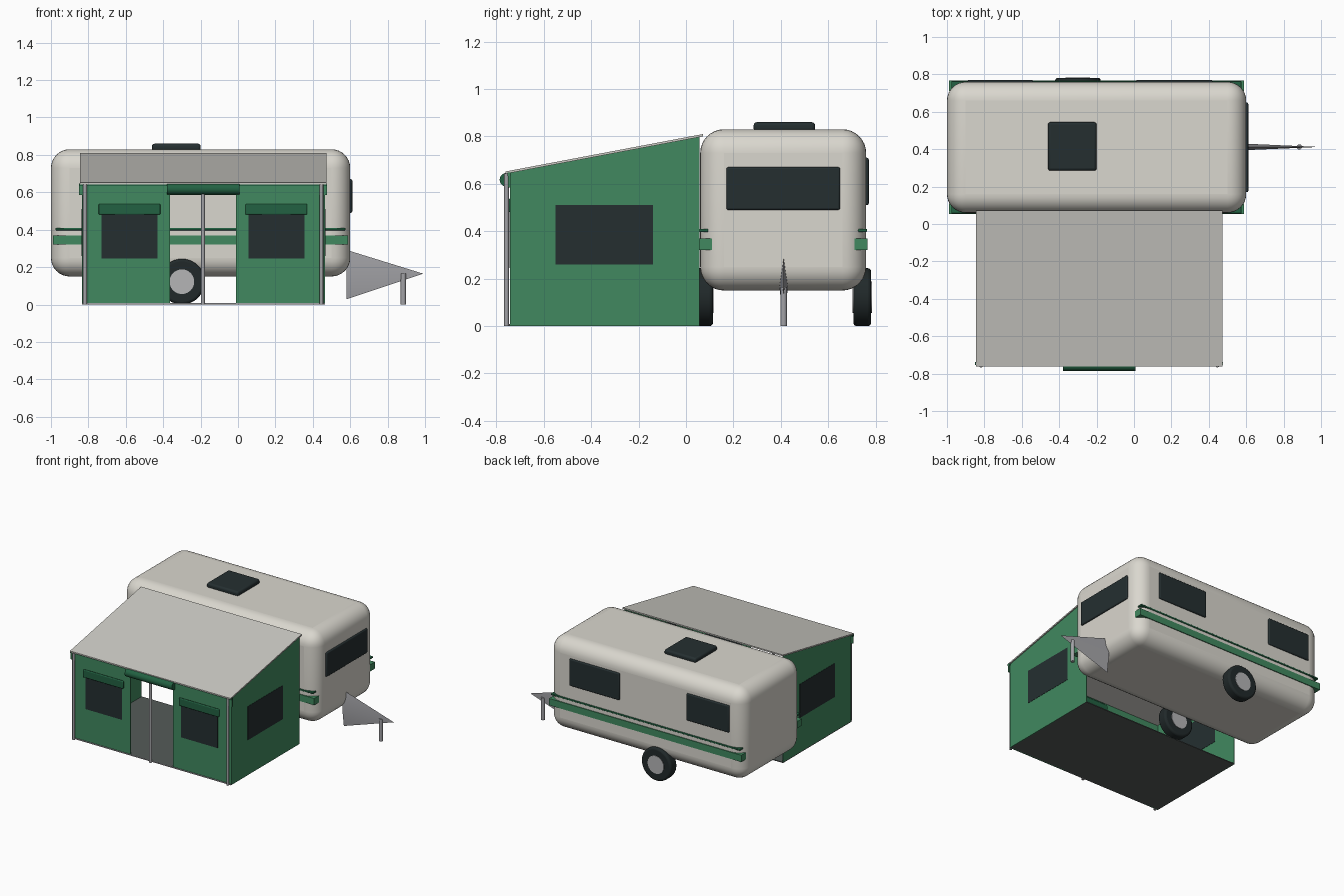
import bpy
import bmesh
import math
from mathutils import Matrix, Vector

cube = bpy.data.objects.get("Cube")
if cube:
    bpy.data.objects.remove(cube, do_unlink=True)


def material(name, r, g, b):
    m = bpy.data.materials.new(name)
    m.use_nodes = True
    m.diffuse_color = (r, g, b, 1)
    node = next(n for n in m.node_tree.nodes if n.type == 'BSDF_PRINCIPLED')
    node.inputs["Base Color"].default_value = (r, g, b, 1)
    node.inputs["Roughness"].default_value = 0.7
    return m


SHELL = material("warm white shell", 0.70, 0.68, 0.62)
CANVAS = material("pale grey canvas", 0.60, 0.59, 0.55)
GREEN = material("green canvas", 0.052, 0.25, 0.115)
DARK_GREEN = material("dark green trim", 0.016, 0.12, 0.054)
GLASS = material("dark glass", 0.018, 0.028, 0.030)
RUBBER = material("black rubber", 0.015, 0.022, 0.023)
METAL = material("grey metal", 0.36, 0.36, 0.38)
HUB = material("light hub", 0.46, 0.46, 0.47)
FLOOR = material("grey groundsheet", 0.09, 0.105, 0.10)


def finish(name, bm, mat, bevel=0, segments=3, smooth=True):
    bmesh.ops.recalc_face_normals(bm, faces=bm.faces)
    mesh = bpy.data.meshes.new(name)
    bm.to_mesh(mesh)
    bm.free()
    mesh.materials.append(mat)
    ob = bpy.data.objects.new(name, mesh)
    bpy.context.collection.objects.link(ob)
    if bevel:
        mod = ob.modifiers.new("rounding", 'BEVEL')
        mod.width = bevel
        mod.segments = segments
        mod.limit_method = 'ANGLE'
    if smooth:
        bpy.ops.object.select_all(action='DESELECT')
        ob.select_set(True)
        bpy.context.view_layer.objects.active = ob
        bpy.ops.object.shade_smooth_by_angle(angle=math.radians(35))
    return ob


def box(name, x, y, z, mat, bevel=0, segments=3):
    """Box from (low, high) pairs on each axis."""
    bm = bmesh.new()
    centre = Vector([sum(p) / 2 for p in (x, y, z)])
    size = [p[1] - p[0] for p in (x, y, z)]
    bmesh.ops.create_cube(bm, size=1, matrix=Matrix.Translation(centre) @ Matrix.Diagonal((*size, 1)))
    return finish(name, bm, mat, bevel, segments, smooth=bevel > 0)


def rod(name, start, end, radius, mat, sides=24, bevel=0, tip=None):
    """Cylinder between two points; a tip radius makes it a cone."""
    a, b = Vector(start), Vector(end)
    bm = bmesh.new()
    turn = (b - a).to_track_quat('Z', 'Y').to_matrix().to_4x4()
    bmesh.ops.create_cone(bm, cap_ends=True, segments=sides, radius1=radius,
                          radius2=radius if tip is None else tip, depth=(b - a).length,
                          matrix=Matrix.Translation((a + b) / 2) @ turn)
    return finish(name, bm, mat, bevel)


def side_profile(name, points, x0, x1, mat):
    """Polygon of (y, z) points extruded along x."""
    bm = bmesh.new()
    face = bm.faces.new([bm.verts.new((x0, y, z)) for y, z in points])
    new = bmesh.ops.extrude_face_region(bm, geom=[face])["geom"]
    moved = [v for v in new if isinstance(v, bmesh.types.BMVert)]
    bmesh.ops.translate(bm, verts=moved, vec=(x1 - x0, 0, 0))
    return finish(name, bm, mat, smooth=False)


# Trailer shell with roof hatch and windows
box("trailer_shell", (-1, 0.6), (0.06, 0.76), (0.15, 0.83), SHELL, 0.1, 8)
box("roof_hatch", (-0.46, -0.2), (0.285, 0.545), (0.82, 0.86), GLASS, 0.014)
box("end_window", (0.59, 0.611), (0.17, 0.65), (0.49, 0.67), GLASS, 0.008)
for tag, span in (("right", (-0.89, -0.54)), ("left", (0.01, 0.42))):
    box("back_window_" + tag, span, (0.75, 0.771), (0.51, 0.71), GLASS, 0.008)

# Trim bands along both long sides, and the wheels
for tag, side in (("front", -1), ("back", 1)):
    def across(inner, outer):
        return sorted((0.41 + side * inner, 0.41 + side * outer))

    box("wide_band_" + tag, (-0.99, 0.587), across(0.3, 0.356), (0.32, 0.37), GREEN)
    box("thin_band_" + tag, (-0.977, 0.575), across(0.315, 0.354), (0.397, 0.41), DARK_GREEN, 0.004)
    inner, outer = 0.41 + side * 0.296, 0.41 + side * 0.371
    rod("tyre_" + tag, (-0.3, inner, 0.122), (-0.3, outer, 0.122), 0.122, RUBBER, 40, 0.014)
    rod("hub_" + tag, (-0.3, inner - side * 0.003, 0.122), (-0.3, outer + side * 0.003, 0.122),
        0.066, HUB, 32)

# Flattened tow hitch and its jockey leg
bm = bmesh.new()
base = [bm.verts.new((0.58, 0.412 + dy, 0.16 + dz))
        for dy, dz in ((0.018, 0), (0, 0.132), (-0.018, 0), (0, -0.132))]
point = bm.verts.new((0.99, 0.412, 0.165))
bm.faces.new(base)
for i in range(4):
    bm.faces.new((base[i], base[i - 1], point))
finish("tow_hitch", bm, METAL)
rod("jockey_leg", (0.884, 0.412, 0), (0.884, 0.412, 0.165), 0.014, METAL)

# Awning roof, floor and side walls with windows
side_profile("awning_roof", [(-0.762, 0.642), (0.072, 0.8), (0.072, 0.81), (-0.762, 0.652)],
             -0.845, 0.472, CANVAS)
box("awning_floor", (-0.835, 0.465), (-0.745, 0.056), (0, 0.006), FLOOR)
for tag, x in (("right", -0.832), ("left", 0.462)):
    side_profile("awning_side_" + tag,
                 [(-0.742, 0), (0.056, 0), (0.056, 0.797), (-0.742, 0.646)],
                 x - 0.003, x + 0.003, GREEN)
    box("awning_side_window_" + tag, (x - 0.0048, x + 0.0048), (-0.55, -0.14), (0.26, 0.51), GLASS)

# Awning front panels either side of the doorway
for tag, lo, hi in (("right", -0.835, -0.363), ("left", -0.012, 0.465)):
    mid = -0.58 if tag == "right" else 0.205
    box("front_panel_" + tag, (lo, hi), (-0.743, -0.737), (0, 0.645), GREEN)
    box("front_window_" + tag, (mid - 0.15, mid + 0.15), (-0.7448, -0.7352), (0.245, 0.5), GLASS)
    box("window_blind_" + tag, (mid - 0.165, mid + 0.165), (-0.755, -0.741), (0.48, 0.538),
        DARK_GREEN, 0.006)

# Valance and rolled door above the doorway
box("valance", (-0.85, 0.477), (-0.75, -0.74), (0.585, 0.645), GREEN)
box("valance_hem", (-0.85, 0.477), (-0.754, -0.738), (0.634, 0.648), DARK_GREEN)
rod("rolled_door", (-0.38, -0.757, 0.617), (0.007, -0.757, 0.617), 0.029, DARK_GREEN)

# Awning poles and door sill
for tag, x in (("right", -0.818), ("middle", -0.187), ("left", 0.446)):
    rod("pole_" + tag, (x, -0.757, 0), (x, -0.757, 0.643), 0.01, METAL, 16)
box("door_sill", (-0.835, 0.465), (-0.747, -0.741), (0, 0.008), METAL)
